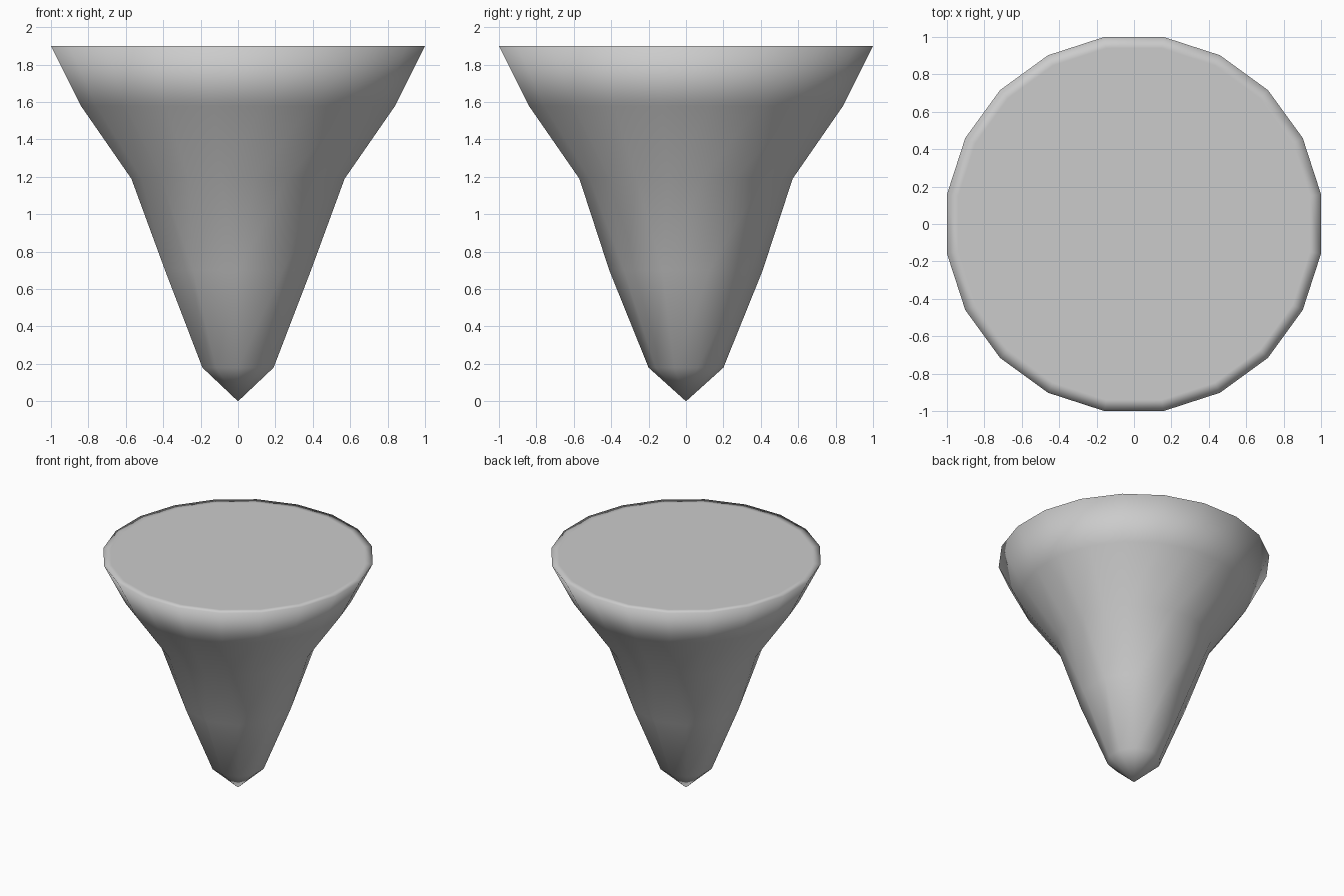
import bpy, bmesh
from math import cos, sin, pi

if "Cube" in bpy.data.objects:
    bpy.data.objects.remove(bpy.data.objects["Cube"])

bm = bmesh.new()


def ring(radius, z, sides, offset):
    """Regular polygon of vertices at height z."""
    return [bm.verts.new((radius * cos(offset + 2 * pi * i / sides),
                          radius * sin(offset + 2 * pi * i / sides), z))
            for i in range(sides)]


def bridge(low, high):
    """Quads between two rings with the same number of sides."""
    n = len(low)
    for i in range(n):
        j = (i + 1) % n
        bm.faces.new((low[i], low[j], high[j], high[i]))


# Ten-sided lower body with pointed tip
tip = bm.verts.new((0, 0, 0))
foot = ring(0.2, 0.18, 10, pi / 10)
middle = ring(0.41, 0.7, 10, pi / 10)
for i in range(10):
    bm.faces.new((tip, foot[(i + 1) % 10], foot[i]))
bridge(foot, middle)

# Twenty-sided flaring upper body and inset flat top
neck, shoulder, rim, top = [ring(r / cos(pi / 20), z, 20, pi / 20) for r, z in
                            ((0.57, 1.19), (0.84, 1.58), (1.0, 1.9), (0.94, 1.9))]
for i in range(10):
    a, b, c = neck[2 * i], neck[2 * i + 1], neck[(2 * i + 2) % 20]
    bm.faces.new((middle[i], b, a))
    bm.faces.new((middle[i], middle[(i + 1) % 10], c, b))
bridge(neck, shoulder)
bridge(shoulder, rim)
bridge(rim, top)
bm.faces.new(top)

bmesh.ops.recalc_face_normals(bm, faces=bm.faces[:])
for f in bm.faces:
    f.smooth = True
mesh = bpy.data.meshes.new("tapered_spike")
bm.to_mesh(mesh)
bm.free()
spike = bpy.data.objects.new("tapered_spike", mesh)
bpy.context.collection.objects.link(spike)
